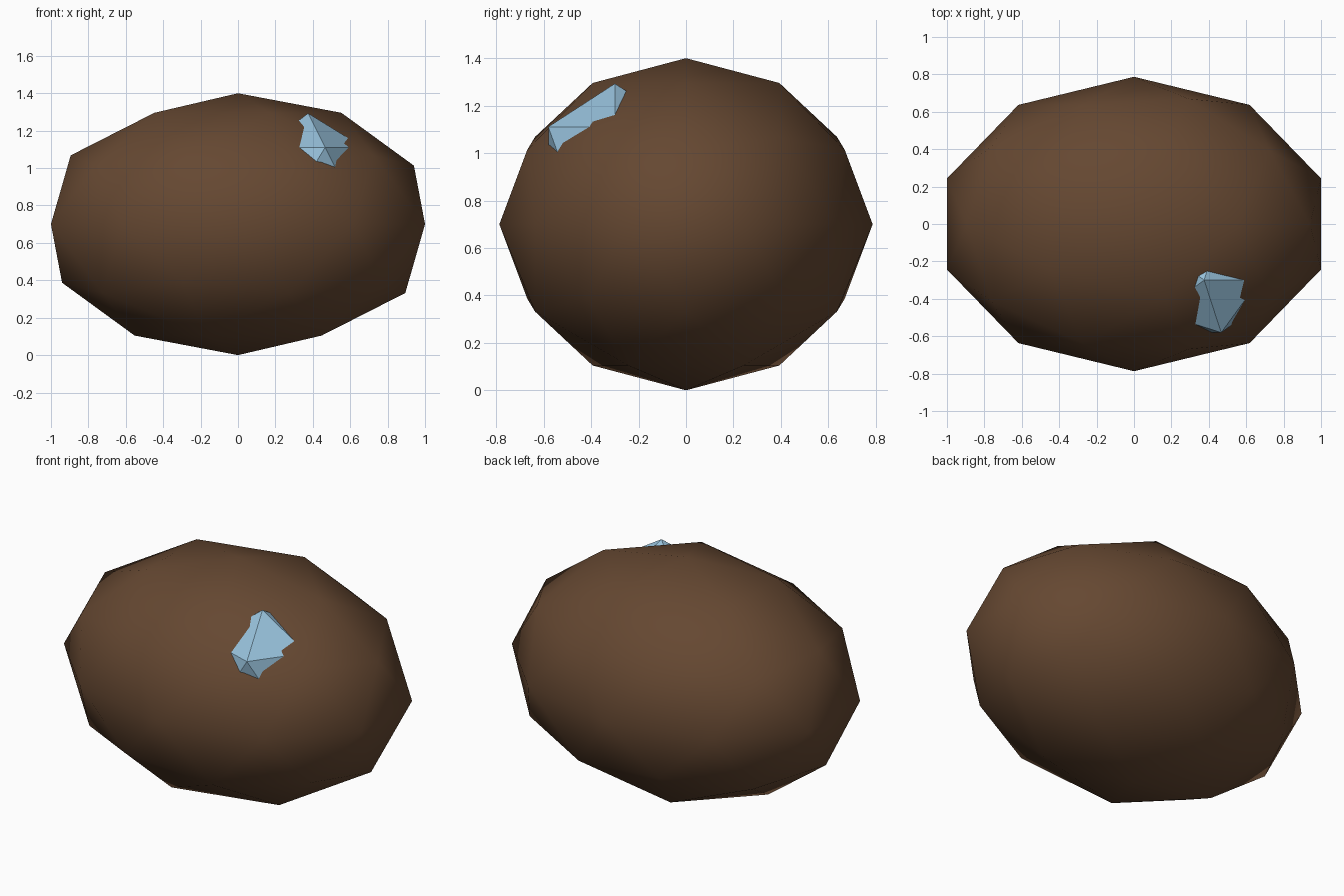
import bpy

cube = bpy.data.objects.get("Cube")
if cube:
    bpy.data.objects.remove(cube, do_unlink=True)


def make_material(name, rgb):
    mat = bpy.data.materials.new(name)
    mat.use_nodes = True
    color = (*rgb, 1.0)
    mat.diffuse_color = color
    mat.node_tree.nodes["Principled BSDF"].inputs["Base Color"].default_value = color
    return mat


def ico_part(name, level, center, scale, mat, smooth):
    bpy.ops.mesh.primitive_ico_sphere_add(subdivisions=level, radius=1, location=center)
    obj = bpy.context.object
    obj.name = name
    obj.scale = scale
    bpy.ops.object.transform_apply(location=False, rotation=False, scale=True)
    obj.data.materials.append(mat)
    for face in obj.data.polygons:
        face.use_smooth = smooth
    return obj


brown = make_material("earth brown", (0.13, 0.064, 0.031))
blue = make_material("pale blue", (0.305, 0.527, 0.70))

# Smooth-shaded boulder, wider than tall
ico_part("boulder", 2, (0, 0, 0.70), (1.0515, 0.787, 0.70), brown, True)

# Faceted crystal, mostly buried in the upper front left of the boulder
ico_part("crystal", 1, (0.375, -0.30, 0.963), (0.33, 0.33, 0.33), blue, False)
